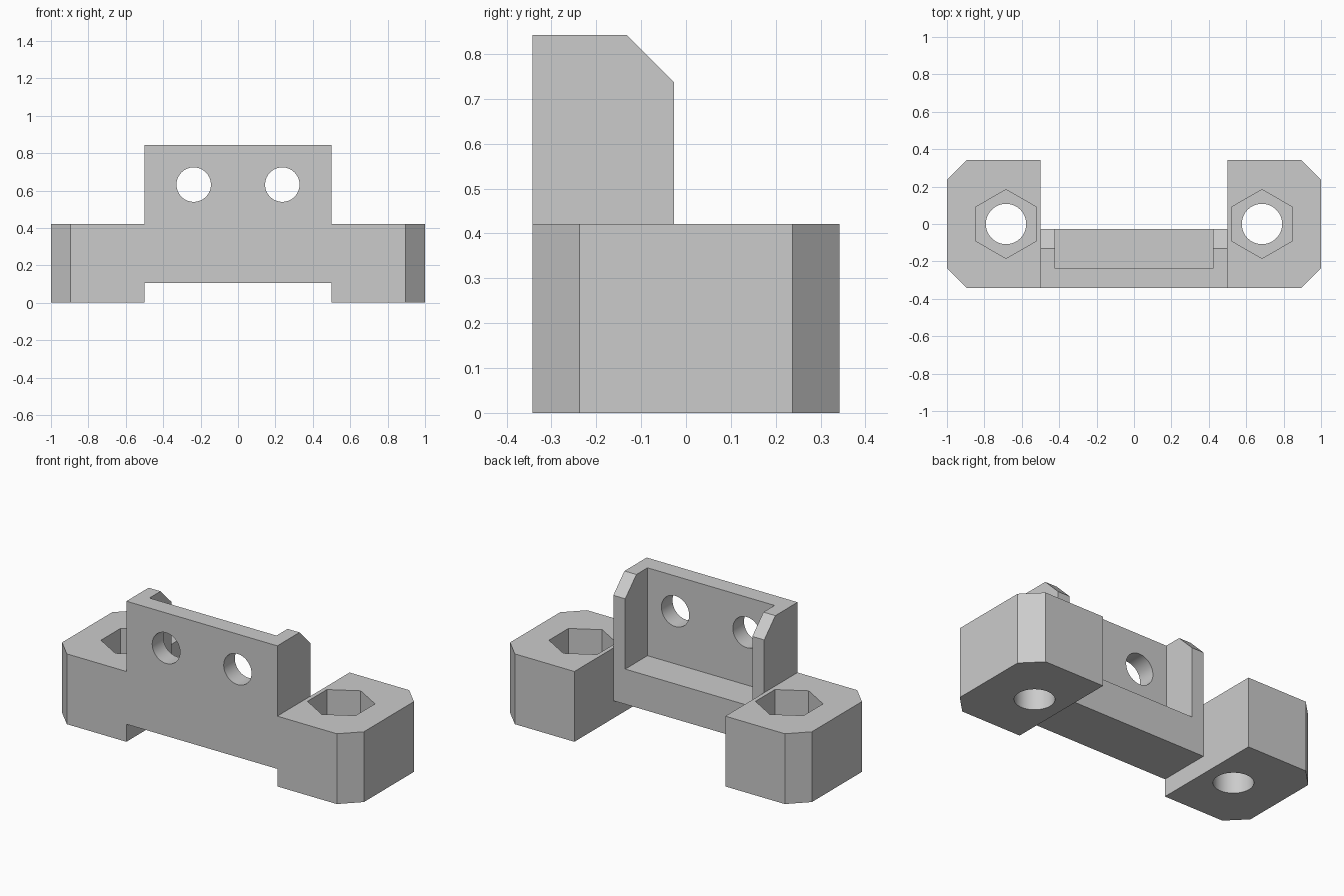
import bpy, bmesh
from math import cos, sin, pi, radians
from mathutils import Vector

if "Cube" in bpy.data.objects:
    bpy.data.objects.remove(bpy.data.objects["Cube"], do_unlink=True)

U = 1 / 38  # one design unit

grey = bpy.data.materials.new("plain grey")
grey.use_nodes = True
grey.diffuse_color = (0.6, 0.6, 0.6, 1)
grey.node_tree.nodes["Principled BSDF"].inputs["Base Color"].default_value = (0.6, 0.6, 0.6, 1)


def prism(name, outline, axis, start, end):
    """Extrude a 2D outline along x, y or z; outline uses the other two axes in order."""
    bm = bmesh.new()
    verts = []
    for p in outline:
        co = list(p)
        co.insert(axis, start)
        verts.append(bm.verts.new(Vector(co) * U))
    face = bm.faces.new(verts)
    new = bmesh.ops.extrude_face_region(bm, geom=[face])["geom"]
    shift = Vector((0, 0, 0))
    shift[axis] = (end - start) * U
    bmesh.ops.translate(bm, vec=shift, verts=[v for v in new if isinstance(v, bmesh.types.BMVert)])
    bmesh.ops.recalc_face_normals(bm, faces=bm.faces)
    mesh = bpy.data.meshes.new(name)
    bm.to_mesh(mesh)
    bm.free()
    mesh.materials.append(grey)
    obj = bpy.data.objects.new(name, mesh)
    bpy.context.collection.objects.link(obj)
    return obj


def ring(cx, cy, radius, sides):
    """Regular polygon with a corner pointing along the second axis."""
    return [(cx + radius * sin(2 * pi * i / sides), cy + radius * cos(2 * pi * i / sides))
            for i in range(sides)]


def combine(target, other, operation):
    """Apply a boolean and discard the helper."""
    mod = target.modifiers.new(operation.lower(), "BOOLEAN")
    mod.operation = operation
    mod.solver = "EXACT"
    mod.object = other
    bpy.context.view_layer.objects.active = target
    bpy.ops.object.modifier_apply(modifier=mod.name)
    bpy.data.objects.remove(other, do_unlink=True)


# Raised centre with sloped rear top corner, hollowed into a tray open at the back
bracket = prism("mounting_bracket",
                [(-13, 4), (-1, 4), (-1, 28), (-5, 32), (-13, 32)], 0, -19, 19)
tray = prism("tray_cutter", [(-16, 12), (16, 12), (16, 40), (-16, 40)], 1, -9, 5)
combine(bracket, tray, "DIFFERENCE")

for s in (-1, 1):
    # End block with chamfered outer corners
    block = prism("end_block", [(s * 19, -13), (s * 34, -13), (s * 38, -9),
                                (s * 38, 9), (s * 34, 13), (s * 19, 13)], 2, 0, 16)
    combine(bracket, block, "UNION")
    # Bolt hole with hexagonal nut pocket
    combine(bracket, prism("bolt_cutter", ring(s * 26, 0, 4.1, 64), 2, -2, 20), "DIFFERENCE")
    combine(bracket, prism("nut_cutter", ring(s * 26, 0, 7, 6), 2, 8, 20), "DIFFERENCE")
    # Round hole through the front wall
    combine(bracket, prism("wall_hole_cutter", ring(s * 9, 24, 3.5, 64), 1, -15, -7), "DIFFERENCE")

# Smooth hole walls, crisp edges elsewhere
bpy.ops.object.select_all(action="DESELECT")
bracket.select_set(True)
bpy.context.view_layer.objects.active = bracket
bpy.ops.object.shade_smooth_by_angle(angle=radians(30))
